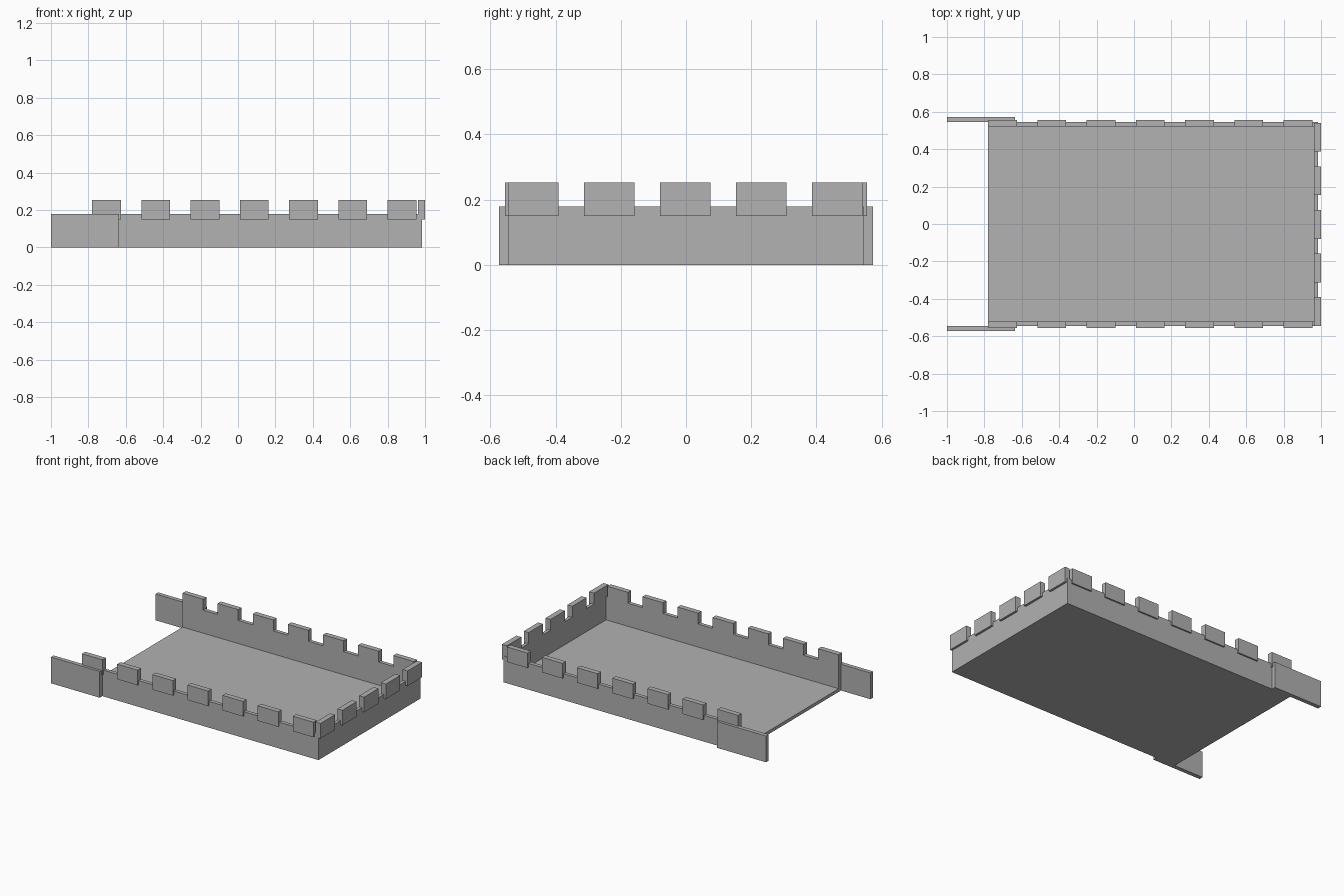
import bpy
import bmesh

cube = bpy.data.objects.get("Cube")
if cube:
    bpy.data.objects.remove(cube, do_unlink=True)

grey = bpy.data.materials.new("stone_grey")
grey.use_nodes = True
grey.diffuse_color = (0.445, 0.445, 0.445, 1)
grey.node_tree.nodes["Principled BSDF"].inputs["Base Color"].default_value = grey.diffuse_color


def box(name, x, y, z):
    """Flat-sided block spanning the given (low, high) ranges."""
    bm = bmesh.new()
    bmesh.ops.create_cube(bm, size=1)
    for v in bm.verts:
        v.co = [r[0] if c < 0 else r[1] for c, r in zip(v.co, (x, y, z))]
    mesh = bpy.data.meshes.new(name)
    bm.to_mesh(mesh)
    bm.free()
    mesh.materials.append(grey)
    obj = bpy.data.objects.new(name, mesh)
    bpy.context.collection.objects.link(obj)
    return obj


def side_range(sign, inner, outer):
    return tuple(sorted((sign * inner, sign * outer)))


# Main dimensions
OPEN_X, END_X = -0.78, 0.985
INNER_Y, OUTER_Y = 0.52, 0.545
INNER_X = 0.963
FLOOR, WALL = 0.022, 0.178
MERLON_Z = (0.15, 0.252)
MERLON_W = 0.154

# Floor and end wall
box("floor", (OPEN_X, END_X), (-OUTER_Y, OUTER_Y), (0, FLOOR))
box("end_wall", (INNER_X, END_X), (-OUTER_Y, OUTER_Y), (0, WALL))

# Long walls, their merlons and the projecting end plates
for label, sign in (("front", -1), ("back", 1)):
    box(label + "_wall", (OPEN_X, END_X), side_range(sign, INNER_Y, OUTER_Y), (0, WALL))
    box(label + "_plate", (-1, -0.635), side_range(sign, OUTER_Y, 0.573), (0, WALL))
    for i in range(7):
        x = OPEN_X + i * 0.2633
        box(f"{label}_merlon_{i + 1}", (x, x + MERLON_W),
            side_range(sign, INNER_Y, 0.555), MERLON_Z)

# Merlons of the end wall
for i in range(5):
    y = (i - 2) * 0.233 - 0.002
    box(f"end_merlon_{i + 1}", (INNER_X, 1),
        (y - MERLON_W / 2, y + MERLON_W / 2), MERLON_Z)
